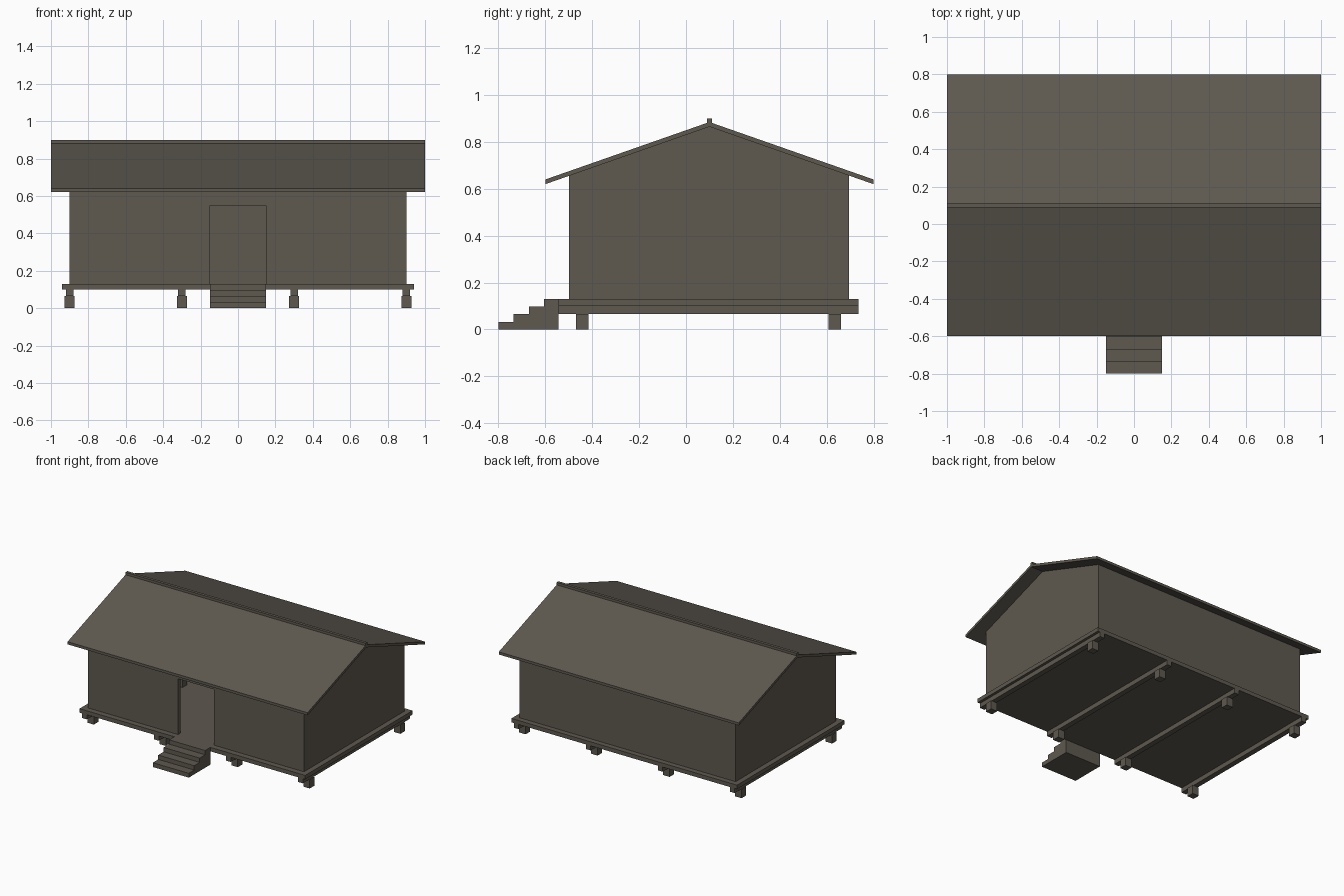
import bpy, bmesh
from mathutils import Vector

if "Cube" in bpy.data.objects:
    bpy.data.objects.remove(bpy.data.objects["Cube"])

wood = bpy.data.materials.new("weathered_wood")
wood.diffuse_color = (0.112, 0.100, 0.080, 1)
wood.use_nodes = True
wood.node_tree.nodes["Principled BSDF"].inputs["Base Color"].default_value = wood.diffuse_color


def prism(name, pts, axis, a, b):
    """Extrude a profile along x (pts are y, z) or y (pts are x, z) from a to b."""
    def place(p, d):
        return Vector((d, *p)) if axis == 'x' else Vector((p[0], d, p[1]))
    bm = bmesh.new()
    face = bm.faces.new([bm.verts.new(place(p, a)) for p in pts])
    ext = bmesh.ops.extrude_face_region(bm, geom=[face])
    for v in ext['geom']:
        if isinstance(v, bmesh.types.BMVert):
            v.co[0 if axis == 'x' else 1] = b
    bmesh.ops.recalc_face_normals(bm, faces=bm.faces)
    mesh = bpy.data.meshes.new(name)
    bm.to_mesh(mesh)
    bm.free()
    mesh.materials.append(wood)
    ob = bpy.data.objects.new(name, mesh)
    bpy.context.collection.objects.link(ob)
    return ob


def box(name, x0, x1, y0, y1, z0, z1):
    return prism(name, [(y0, z0), (y1, z0), (y1, z1), (y0, z1)], 'x', x0, x1)


RIDGE_Y, RIDGE_Z, EAVE_Z, ROOF_T = 0.1, 0.885, 0.64, 0.02
FRONT, BACK, FLOOR, WALL_X, T = -0.5, 0.695, 0.13, 0.9, 0.03


def under(y):
    """Height of the underside of the roof at depth y."""
    return RIDGE_Z - ROOF_T - abs(y - RIDGE_Y) * (RIDGE_Z - EAVE_Z) / 0.7


# Piers and floor beams
for i, x in enumerate((-0.9, -0.3, 0.3, 0.9)):
    box(f"floor_beam_{i}", x - 0.02, x + 0.02, -0.543, 0.735, 0.065, 0.10)
    for side, y in (("front", -0.443), ("back", 0.635)):
        box(f"pier_{side}_{i}", x - 0.027, x + 0.027, y - 0.027, y + 0.027, 0, 0.065)

# Floor deck
box("floor_deck", -0.94, 0.94, -0.543, 0.735, 0.10, FLOOR)

# Front steps as one stair profile
stairs = [(-0.543, 0), (-0.8, 0)]
for i in range(4):
    h = FLOOR * (i + 1) / 4
    stairs.append((-0.8 + 0.065 * i, h))
    stairs.append((-0.8 + 0.065 * (i + 1) if i < 3 else -0.543, h))
stairs.append
prism("front_steps", stairs, 'x', -0.15, 0.15)

# Front wall with the doorway cut from its outline, and plain back wall
top = under(FRONT)
prism("front_wall", [(-WALL_X, FLOOR), (-0.15, FLOOR), (-0.15, 0.55), (0.15, 0.55),
                     (0.15, FLOOR), (WALL_X, FLOOR), (WALL_X, top), (-WALL_X, top)],
      'y', FRONT, FRONT + T)
box("back_wall", -WALL_X, WALL_X, BACK - T, BACK, FLOOR, under(BACK))

# Gable end walls
gable = [(FRONT, FLOOR), (BACK, FLOOR), (BACK, under(BACK)),
         (RIDGE_Y, under(RIDGE_Y)), (FRONT, under(FRONT))]
for side, s in (("left", -1), ("right", 1)):
    prism(f"gable_wall_{side}", gable, 'x', s * WALL_X, s * (WALL_X - T))

# Inner post under the roof
box("inner_post", -0.61, -0.56, 0.14, 0.19, FLOOR, under(0.19))

# Roof slopes and ridge cap
for side, y in (("front", -0.6), ("back", 0.8)):
    prism(f"roof_{side}", [(y, EAVE_Z - ROOF_T), (y, EAVE_Z), (RIDGE_Y, RIDGE_Z),
                           (RIDGE_Y, RIDGE_Z - ROOF_T)], 'x', -1, 1)
box("ridge_cap", -1, 1, RIDGE_Y - 0.011, RIDGE_Y + 0.011, 0.875, 0.90)
